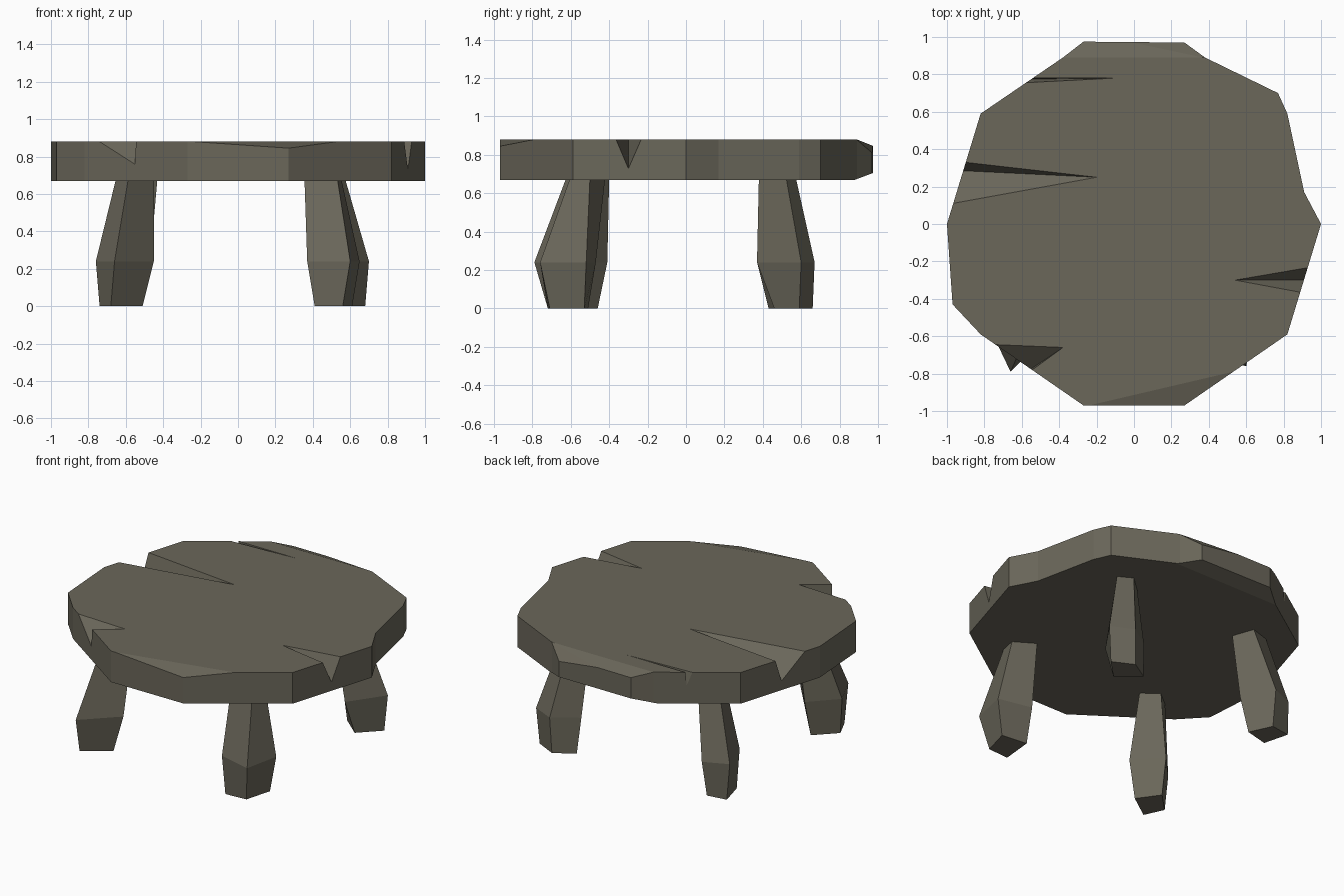
import bpy, bmesh
from mathutils import Vector

if "Cube" in bpy.data.objects:
    bpy.data.objects.remove(bpy.data.objects["Cube"])

TOP, UNDER = 0.88, 0.67

wood = bpy.data.materials.new("weathered wood")
wood.diffuse_color = (0.145, 0.135, 0.102, 1)
wood.use_nodes = True
wood.node_tree.nodes["Principled BSDF"].inputs["Base Color"].default_value = wood.diffuse_color


def to_object(bm, name):
    bmesh.ops.recalc_face_normals(bm, faces=bm.faces)
    mesh = bpy.data.meshes.new(name)
    bm.to_mesh(mesh)
    bm.free()
    obj = bpy.data.objects.new(name, mesh)
    bpy.context.collection.objects.link(obj)
    mesh.materials.append(wood)
    return obj


def loft(rings, name):
    """Skin a stack of equal-sized rings and cap both ends."""
    bm = bmesh.new()
    loops = [[bm.verts.new(p) for p in ring] for ring in rings]
    n = len(loops[0])
    for a, b in zip(loops, loops[1:]):
        for i in range(n):
            j = (i + 1) % n
            bm.faces.new((a[i], a[j], b[j], b[i]))
    bm.faces.new(loops[0])
    bm.faces.new(loops[-1])
    return to_object(bm, name)


def slice_off(obj, a, b, c):
    """Cut away everything outside the plane through three points."""
    a, b, c = Vector(a), Vector(b), Vector(c)
    normal = (b - a).cross(c - a).normalized()
    if normal.dot(a - Vector((0, 0, 0.775))) < 0:
        normal = -normal
    bm = bmesh.new()
    bm.from_mesh(obj.data)
    cut = bmesh.ops.bisect_plane(bm, geom=bm.verts[:] + bm.edges[:] + bm.faces[:],
                                 dist=1e-5, plane_co=a, plane_no=normal, clear_outer=True)
    edges = [e for e in cut["geom_cut"] if isinstance(e, bmesh.types.BMEdge)]
    bmesh.ops.edgeloop_fill(bm, edges=edges)
    bmesh.ops.recalc_face_normals(bm, faces=bm.faces)
    bm.to_mesh(obj.data)
    bm.free()


def crack(obj, tip, rim_a, rim_b, bottom):
    """Split the rim with a V-shaped wedge running in to its tip."""
    t = Vector((*tip, TOP))
    far = [t + (Vector(p) - t) * 1.35
           for p in ((*rim_a, TOP), (*rim_b, TOP), bottom)]
    up = Vector((0, 0, 0.1))
    bm = bmesh.new()
    for p in [t, *far, t + up, far[0] + up, far[1] + up]:
        bm.verts.new(p)
    hull = bmesh.ops.convex_hull(bm, input=bm.verts[:])
    bmesh.ops.delete(bm, geom=list(set(hull["geom_interior"])), context="VERTS")
    cutter = to_object(bm, "crack_cutter")
    cutter.hide_render = True
    mod = obj.modifiers.new("crack", "BOOLEAN")
    mod.operation, mod.solver, mod.object = "DIFFERENCE", "EXACT", cutter
    bpy.context.view_layer.objects.active = obj
    bpy.ops.object.modifier_apply(modifier=mod.name)
    bpy.data.objects.remove(cutter)


# Rough-hewn round top
outline = [(-0.27, 0.975), (0.27, 0.97), (0.38, 0.89), (0.77, 0.70), (0.82, 0.59),
           (0.91, 0.17), (1, 0), (0.82, -0.59), (0.27, -0.97), (-0.27, -0.97),
           (-0.82, -0.59), (-0.97, -0.43), (-1, 0), (-0.82, 0.59), (-0.38, 0.89)]
top = loft([[(x, y, z) for x, y in outline] for z in (UNDER, TOP)], "stool_top")

# Worn back edge and chips
slice_off(top, (-1, 0.89, TOP), (1, 0.89, TOP), (0, 0.965, 0.85))
slice_off(top, (-1, 0.88, UNDER), (1, 0.88, UNDER), (0, 0.96, 0.70))
slice_off(top, (0, 0.972, 0.845), (0.37, 0.89, TOP), (0.27, 0.97, 0.81))
slice_off(top, (-0.24, -0.97, TOP), (0.53, -0.79, TOP), (0.27, -0.97, 0.845))

# Cracks: tip, two rim points, lowest point on the rim
crack(top, (-0.20, 0.25), (-0.905, 0.33), (-0.97, 0.11), (-0.92, 0.285, 0.73))
crack(top, (0.54, -0.30), (0.92, -0.235), (0.89, -0.365), (0.905, -0.30, 0.73))
crack(top, (-0.38, -0.66), (-0.74, -0.645), (-0.545, -0.78), (-0.55, -0.775, 0.76))
crack(top, (-0.10, 0.78), (-0.54, 0.78), (-0.59, 0.755), (-0.56, 0.775, 0.79))

# Hewn legs: corner rings at the foot, the knee and the top
legs = {
    "front_left_leg": [[(-.51, -.60), (-.68, -.72), (-.74, -.59), (-.61, -.46)],
                       [(-.45, -.58), (-.66, -.79), (-.76, -.58), (-.60, -.41)],
                       [(-.45, -.48), (-.585, -.62), (-.65, -.48), (-.55, -.40)]],
    "front_right_leg": [[(.41, -.72), (.56, -.71), (.61, -.53), (.43, -.51)],
                        [(.37, -.70), (.60, -.76), (.65, -.52), (.42, -.47)],
                        [(.355, -.57), (.53, -.60), (.55, -.50), (.42, -.42)]],
    "back_right_leg": [[(.68, .59), (.54, .66), (.41, .58), (.55, .46)],
                       [(.70, .60), (.55, .67), (.39, .56), (.54, .37)],
                       [(.57, .52), (.48, .57), (.38, .48), (.45, .38)]],
    "back_left_leg": [[(-.52, .47), (-.68, .43), (-.725, .60), (-.59, .62)],
                      [(-.47, .45), (-.66, .37), (-.74, .59), (-.58, .66)],
                      [(-.43, .42), (-.55, .38), (-.61, .52), (-.48, .56)]],
}
for name, rings in legs.items():
    loft([[(x, y, z) for x, y in ring]
          for ring, z in zip(rings, (0, 0.24, UNDER + 0.02))], name)
